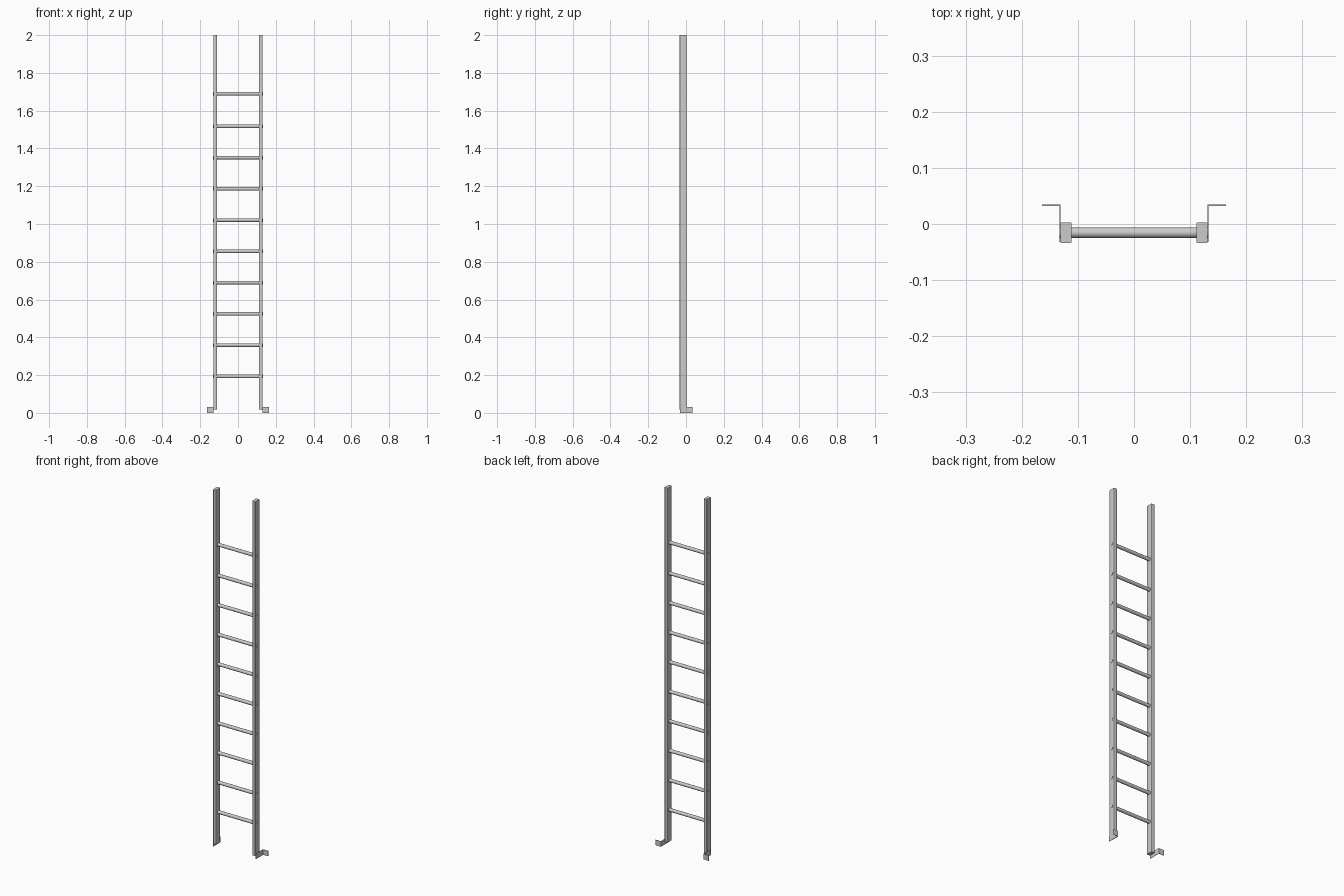
import bpy, bmesh, math

if "Cube" in bpy.data.objects:
    bpy.data.objects.remove(bpy.data.objects["Cube"])


def mesh_object(name, bm):
    bmesh.ops.recalc_face_normals(bm, faces=bm.faces[:])
    mesh = bpy.data.meshes.new(name)
    bm.to_mesh(mesh)
    bm.free()
    ob = bpy.data.objects.new(name, mesh)
    bpy.context.collection.objects.link(ob)
    return ob


def smooth(ob, angle):
    bpy.ops.object.select_all(action='DESELECT')
    ob.select_set(True)
    bpy.context.view_layer.objects.active = ob
    bpy.ops.object.shade_smooth_by_angle(angle=math.radians(angle))


def extrude_profile(name, pts, z0, z1, bevel=0):
    bm = bmesh.new()
    face = bm.faces.new([bm.verts.new((x, y, z0)) for x, y in pts])
    res = bmesh.ops.extrude_face_region(bm, geom=[face])
    up = [v for v in res["geom"] if isinstance(v, bmesh.types.BMVert)]
    bmesh.ops.translate(bm, verts=up, vec=(0, 0, z1 - z0))
    if bevel:
        vertical = [e for e in bm.edges
                    if abs(e.verts[0].co.z - e.verts[1].co.z) > 1e-4]
        bmesh.ops.bevel(bm, geom=vertical, offset=bevel, segments=3,
                        profile=0.5, affect='EDGES')
    return mesh_object(name, bm)


RAIL_Y = -0.0155

for side, label in ((-1, "left"), (1, "right")):
    # Side rail with softened long edges
    y0, y1 = -0.034, 0.003
    rail = extrude_profile(label + "_rail",
                           [(side * 0.111, y0), (side * 0.131, y0),
                            (side * 0.131, y1), (side * 0.111, y1)],
                           0.017, 2.0, 0.003)
    smooth(rail, 35)

    # Thin bent wall bracket at the foot
    xs = [0.131, 0.133, 0.133, 0.164, 0.164, 0.131]
    ys = [-0.032, -0.032, 0.0325, 0.0325, 0.0345, 0.0345]
    extrude_profile(label + "_bracket",
                    [(side * x, y) for x, y in zip(xs, ys)], 0.0, 0.03)

# Round rungs passing through both rails; the top one sits a little higher
for i in range(10):
    z = 0.193 + 0.1655 * i + (0.007 if i == 9 else 0)
    bpy.ops.mesh.primitive_cylinder_add(vertices=24, radius=0.0095, depth=0.265,
                                        location=(0, RAIL_Y, z),
                                        rotation=(0, math.pi / 2, 0))
    rung = bpy.context.object
    rung.name = f"rung_{i + 1}"
    smooth(rung, 35)
